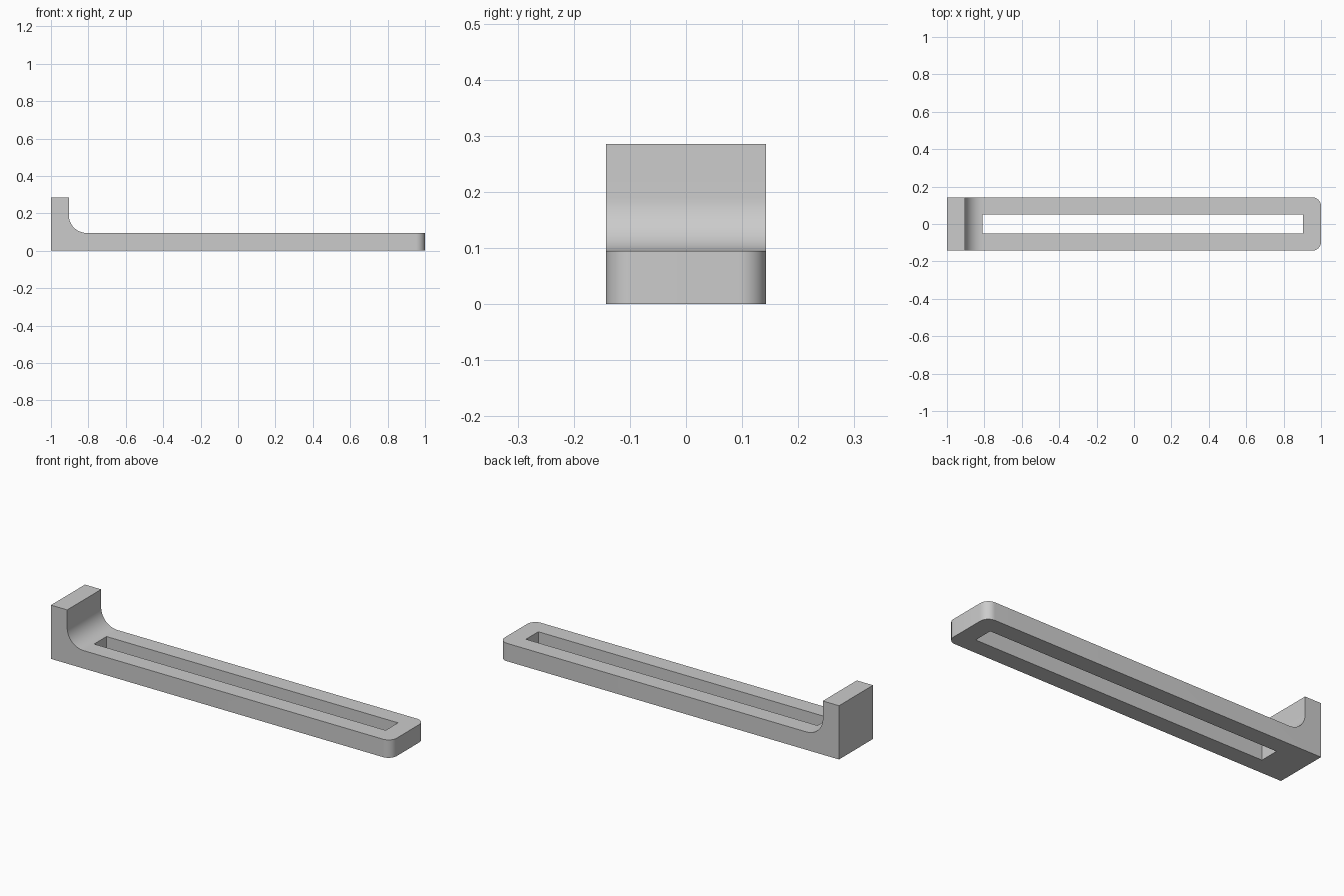
import bpy, bmesh, math

cube = bpy.data.objects.get("Cube")
if cube:
    bpy.data.objects.remove(cube, do_unlink=True)

U = 1 / 21                      # design unit: the bar is 42 units long
HALF_W = 3 * U

grey = bpy.data.materials.new("plain grey")
grey.use_nodes = True
colour = (0.6, 0.6, 0.6, 1)
grey.diffuse_color = colour
grey.node_tree.nodes["Principled BSDF"].inputs["Base Color"].default_value = colour


def make_object(name, bm):
    bmesh.ops.recalc_face_normals(bm, faces=bm.faces)
    mesh = bpy.data.meshes.new(name)
    bm.to_mesh(mesh)
    bm.free()
    mesh.materials.append(grey)
    obj = bpy.data.objects.new(name, mesh)
    bpy.context.collection.objects.link(obj)
    return obj


# Side profile: flat bar, concave fillet, upright lip
STEPS = 16
profile = [(-1, 0), (1, 0), (1, 2 * U)]
for i in range(STEPS + 1):
    a = math.radians(270 - 90 * i / STEPS)
    profile.append((-1 + 4 * U + 2 * U * math.cos(a), 4 * U + 2 * U * math.sin(a)))
profile += [(-1 + 2 * U, 6 * U), (-1, 6 * U)]

# Extrude the profile across the width
bm = bmesh.new()
face = bm.faces.new([bm.verts.new((x, -HALF_W, z)) for x, z in profile])
ext = bmesh.ops.extrude_face_region(bm, geom=[face])
moved = [v for v in ext["geom"] if isinstance(v, bmesh.types.BMVert)]
bmesh.ops.translate(bm, verts=moved, vec=(0, 2 * HALF_W, 0))

# Round the two upright corners at the free end
corners = [e for e in bm.edges
           if all(v.co.x > 0.99 for v in e.verts)
           and abs(e.verts[0].co.z - e.verts[1].co.z) > U]
bmesh.ops.bevel(bm, geom=corners, offset=U, segments=12, profile=0.5, affect='EDGES')
bracket = make_object("slotted_bracket", bm)

# Long slot cut through the bar
x0, x1 = -1 + 4 * U, 1 - 2 * U
bm = bmesh.new()
bmesh.ops.create_cube(bm, size=1)
bmesh.ops.scale(bm, vec=(x1 - x0, 0.104, 0.6), verts=bm.verts)
bmesh.ops.translate(bm, vec=((x0 + x1) / 2, 0, 0), verts=bm.verts)
cutter = make_object("slot_cutter", bm)

cut = bracket.modifiers.new("slot", 'BOOLEAN')
cut.operation = 'DIFFERENCE'
cut.solver = 'EXACT'
cut.object = cutter
bpy.ops.object.select_all(action='DESELECT')
bpy.context.view_layer.objects.active = bracket
bracket.select_set(True)
bpy.ops.object.modifier_apply(modifier=cut.name)
bpy.data.objects.remove(cutter, do_unlink=True)

bpy.ops.object.shade_smooth_by_angle(angle=math.radians(30))
